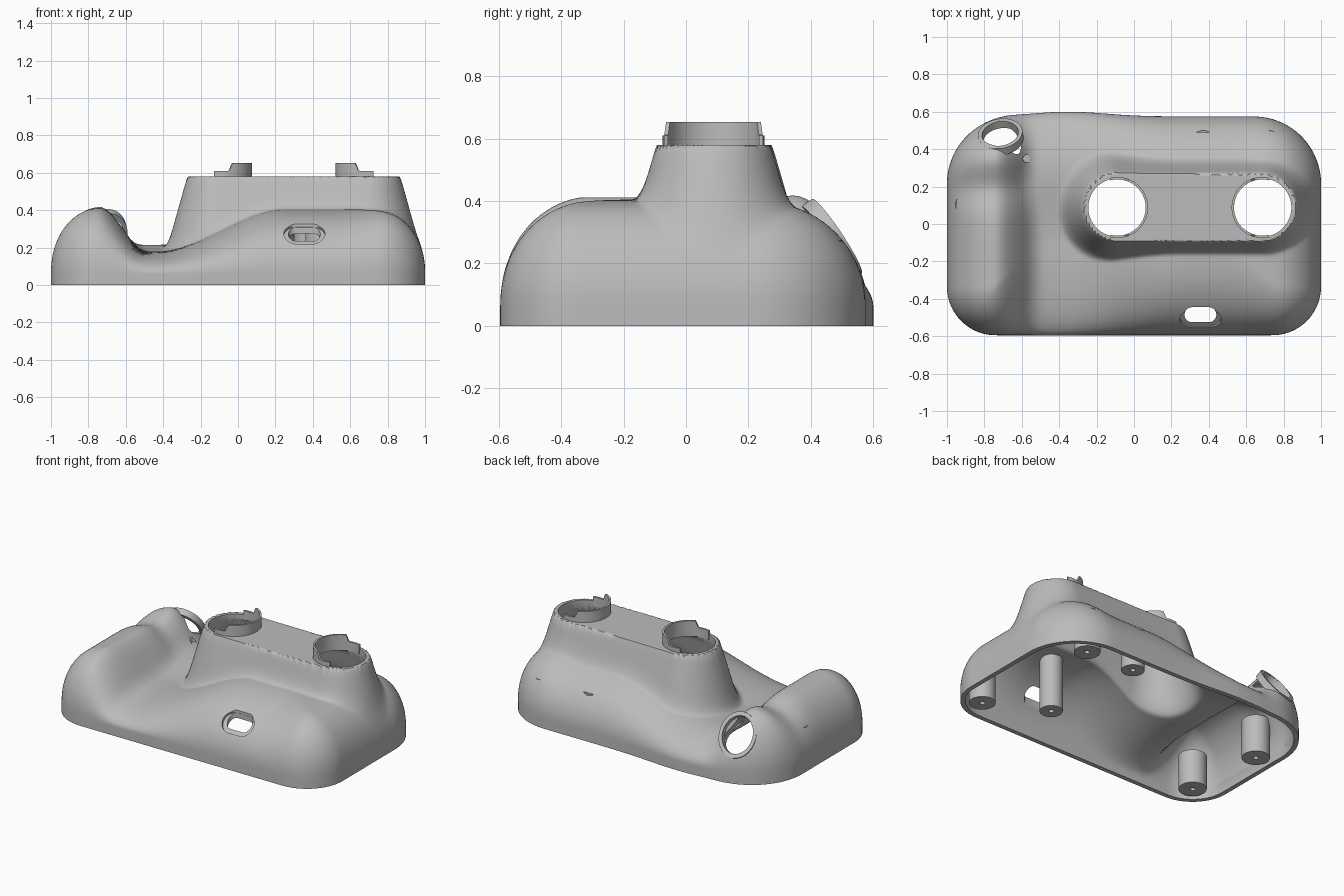
import bpy, bmesh, math
from mathutils import Vector, Matrix

if "Cube" in bpy.data.objects:
    bpy.data.objects.remove(bpy.data.objects["Cube"], do_unlink=True)

grey = bpy.data.materials.new("shell_grey")
grey.use_nodes = True
grey.diffuse_color = (0.5, 0.5, 0.5, 1)
grey.node_tree.nodes["Principled BSDF"].inputs["Base Color"].default_value = (0.5, 0.5, 0.5, 1)

HALF_X, HALF_Y, WALL = 1.0, 0.585, 0.03
FRONT_CORNER, REAR_CORNER = 0.26, 0.36
AXIS_Y, LEFT_X, RIGHT_X = 0.098, -0.088, 0.685
SEGMENTS, RINGS = 240, 90


def finish(bm, name):
    bmesh.ops.recalc_face_normals(bm, faces=bm.faces)
    mesh = bpy.data.meshes.new(name)
    bm.to_mesh(mesh)
    bm.free()
    obj = bpy.data.objects.new(name, mesh)
    bpy.context.collection.objects.link(obj)
    mesh.materials.append(grey)
    return obj


def smooth(obj, angle=38):
    bpy.ops.object.select_all(action='DESELECT')
    obj.select_set(True)
    bpy.context.view_layer.objects.active = obj
    bpy.ops.object.shade_smooth_by_angle(angle=math.radians(angle))


def step(a, b, v):
    t = min(max((v - a) / (b - a), 0), 1)
    return t * t * (3 - 2 * t)


def bell(v, width):
    return math.exp(-(v / width) ** 2)


def soft_max(a, b, k):
    h = max(k - abs(a - b), 0) / k
    return max(a, b) + h * h * k / 4


def edge_distance(x, y):
    # Distance inward from the rounded rectangle outline
    corner = REAR_CORNER if y > 0 else FRONT_CORNER
    qx, qy = abs(x) - HALF_X + corner, abs(y) - HALF_Y + corner
    return corner - math.hypot(max(qx, 0), max(qy, 0)) - min(max(qx, qy), 0)


def round_over(d, radius, power=2.15):
    t = 1 - min(max(d / radius, 0), 1)
    return (1 - t ** power) ** (1 / power)


def height(x, y, inset=0.0):
    d = edge_distance(x, y) - inset
    # Main deck falling to the valley beside the grip
    low = 0.18 + 0.05 * step(-0.1, 0.4, y)
    deck = low + (0.405 - low) * step(-0.43, 0.25, x)
    # Grip with a front lump and a higher rear lump
    crest = 0.42 - 0.04 * bell(y - 0.2, 0.1) + 0.035 * bell(y - 0.39, 0.1)
    grip = 0.1 + (crest - 0.1) * (1 - step(-0.75, -0.42, x))
    body = soft_max(deck, grip, 0.07)
    # Long shoulders front and rear, tighter ones at the ends
    shoulder = 0.46 - 0.16 * step(0.5, 0.85, abs(x))
    body = 0.06 + (body - 0.06) * round_over(d, shoulder)
    # Raised stadium tower
    along = min(max(x, LEFT_X), RIGHT_X)
    e = max(math.hypot(x - along, y - AXIS_Y) - 0.18 + inset, 0)
    tower = 0.58 - 3.6 * e * e / (e + 0.004)
    if tower > 0.06:
        tower = 0.06 + (tower - 0.06) * round_over(d, 0.09)
    return soft_max(body, tower, 0.1) - inset if d > 0 else 0.06


def outline_scale(dx, dy, inset):
    lo, hi = 0.0, 2.0
    for _ in range(36):
        mid = (lo + hi) / 2
        if edge_distance(mid * dx, mid * dy) > inset:
            lo = mid
        else:
            hi = mid
    return lo


def place(x, y, z):
    # Slight swelling of the rear edge
    bulge = 0.025 * bell(x + 0.35, 0.28) * max(y, 0) / HALF_Y
    return Vector((x, y + bulge - 0.01, z))


def skin(bm, inset):
    """Dome made of concentric rings; returns its open bottom ring."""
    edge = []
    for i in range(SEGMENTS):
        a = math.tau * i / SEGMENTS
        dx, dy = HALF_X * math.cos(a), HALF_Y * math.sin(a)
        s = outline_scale(dx, dy, inset)
        edge.append((dx * s, dy * s))
    rings = [[bm.verts.new(place(x, y, 0)) for x, y in edge]]
    for k in range(RINGS):
        f = 1 - (k / RINGS) ** 1.6
        rings.append([bm.verts.new(place(x * f, y * f, height(x * f, y * f, inset) if k else 0.06))
                      for x, y in edge])
    for low, high in zip(rings, rings[1:]):
        join(bm, low, high)
    tip = bm.verts.new(place(0, 0, height(0, 0, inset)))
    for i in range(SEGMENTS):
        bm.faces.new((rings[-1][i], rings[-1][(i + 1) % SEGMENTS], tip))
    return rings[0]


def join(bm, low, high):
    n = len(low)
    for i in range(n):
        j = (i + 1) % n
        bm.faces.new((low[i], low[j], high[j], high[i]))


def tube(name, r_in, r_out, z0, top, matrix, start=0.0, end=360.0, steps=48):
    """Round wall over an arc; top gives the height at an angle."""
    bm = bmesh.new()
    full = end - start >= 360
    sections = []
    for i in range(steps if full else steps + 1):
        deg = start + (end - start) * i / steps
        c, s = math.cos(math.radians(deg)), math.sin(math.radians(deg))
        sections.append([bm.verts.new(matrix @ Vector((r * c, r * s, z)))
                         for r, z in ((r_in, z0), (r_out, z0), (r_out, top(deg)), (r_in, top(deg)))])
    for a, b in zip(sections, sections[1:]):
        join(bm, a, b)
    if full:
        join(bm, sections[-1], sections[0])
    else:
        bm.faces.new(sections[0])
        bm.faces.new(sections[-1])
    obj = finish(bm, name)
    smooth(obj)


def oval_cutter(width, depth, tall, matrix):
    bm = bmesh.new()
    r = depth / 2
    rows = []
    for z in (-tall / 2, tall / 2):
        row = []
        for i in range(48):
            a = math.tau * (i + 0.5) / 48
            shift = math.copysign(width / 2 - r, math.cos(a))
            row.append(bm.verts.new(matrix @ Vector((shift + r * math.cos(a), r * math.sin(a), z))))
        rows.append(row)
    join(bm, *rows)
    for row in rows:
        bm.faces.new(row)
    return finish(bm, "cutter")


def cut(target, cutter):
    mod = target.modifiers.new("cut", 'BOOLEAN')
    mod.operation, mod.solver, mod.object = 'DIFFERENCE', 'EXACT', cutter
    cutter.hide_render = True
    bpy.context.view_layer.objects.active = target
    bpy.ops.object.modifier_apply(modifier=mod.name)
    bpy.data.objects.remove(cutter, do_unlink=True)


# Hollow shell
bm = bmesh.new()
outer, inner = skin(bm, 0.0), skin(bm, WALL)
join(bm, outer, inner)
shell = finish(bm, "shell")

# Tower holes, port, small notch and rear button opening
move = Matrix.Translation
centre_y = AXIS_Y - 0.01
for x in (LEFT_X, RIGHT_X):
    cut(shell, oval_cutter(0.313, 0.312, 0.3, move((x, centre_y, 0.58))))
cut(shell, oval_cutter(0.17, 0.08, 0.5, move((0.355, -0.485, 0.3))))
port_z = height(0.355, -0.49)
cut(shell, oval_cutter(0.22, 0.14, 0.1, move((0.355, -0.53, port_z + 0.015)) @ Matrix.Rotation(0.75, 4, 'X')))
cut(shell, oval_cutter(0.045, 0.044, 0.2, move((-0.57, 0.35, 0.33))))
facing = Vector((-0.15, 0.82, 0.55)).to_track_quat('Z', 'Y').to_matrix().to_4x4()
button = move((-0.715, 0.48, 0.285)) @ facing @ Matrix.Diagonal((1, 1.2, 1, 1))
cut(shell, oval_cutter(0.2, 0.199, 0.3, button))
smooth(shell)

# Rear button ring
tube("button_ring", 0.098, 0.12, -0.04, lambda deg: 0.004, button)


# Partial collars facing one another on the tower
def collar_top(deg):
    return 0.61 + 0.043 * (1 - step(68, 76, abs(deg)))


for side, x, turn in (("right", LEFT_X, 0), ("left", RIGHT_X, math.pi)):
    tube(side + "_collar", 0.15, 0.163, 0.55, collar_top,
         move((x, centre_y, 0)) @ Matrix.Rotation(turn, 4, 'Z'), -104, 104, 64)

# Screw posts inside
posts = ((0.72, 0.42, 0.08), (0.81, -0.45, 0.08), (-0.82, -0.43, 0.085),
         (-0.87, 0.1, 0.085), (0.43, -0.26, 0.07), (0.37, 0.43, 0.07))
for i, (x, y, r) in enumerate(posts):
    top = min(height(x + r * sx, y + r * sy) for sx in (-0.75, 0, 0.75) for sy in (-0.75, 0, 0.75)) - 0.015
    tube("screw_post_%d" % (i + 1), 0.016, r, 0.01, lambda deg: top, move((x, y, 0)), steps=32)
